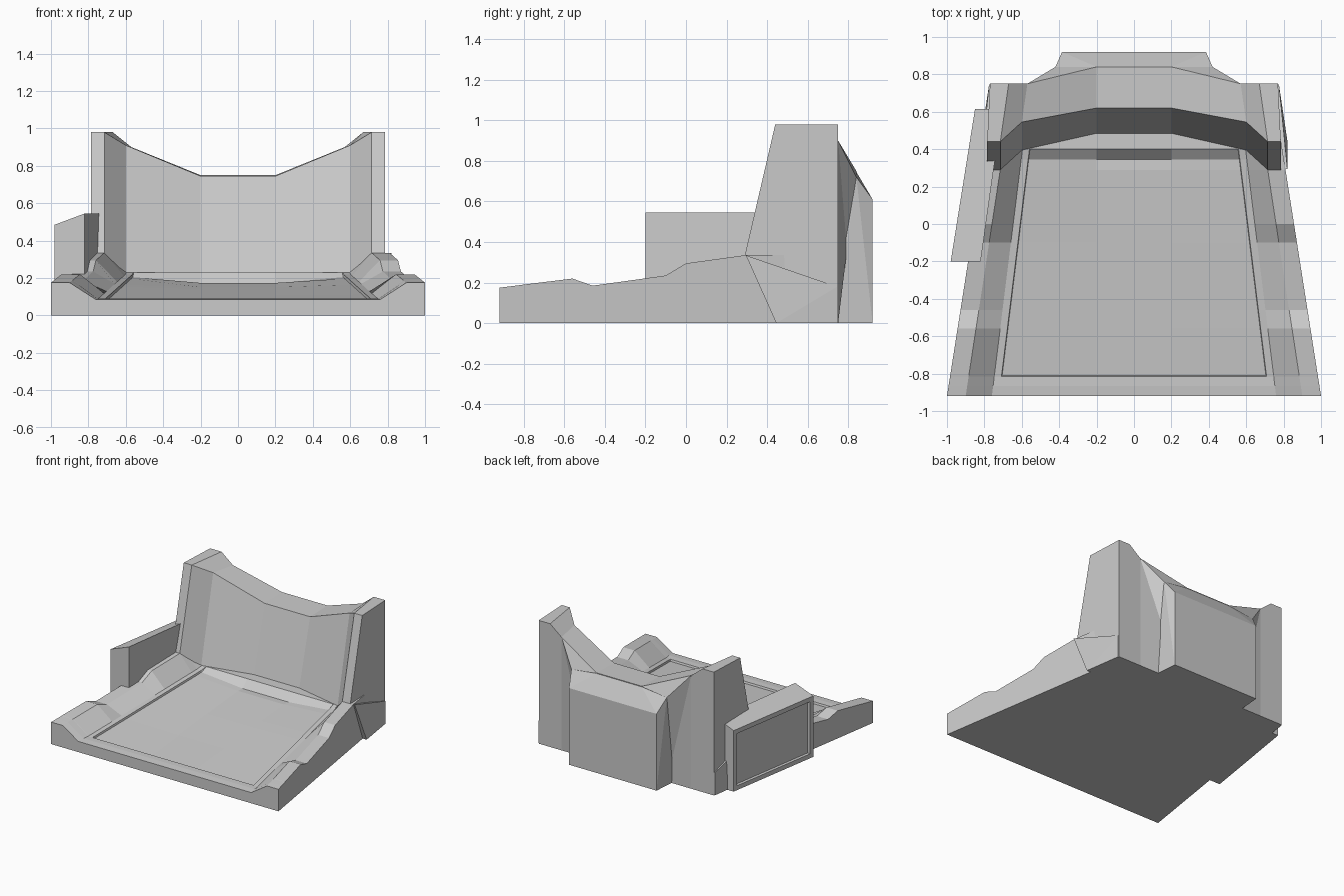
import bpy, bmesh

if "Cube" in bpy.data.objects:
    bpy.data.objects.remove(bpy.data.objects["Cube"])


def finish(bm, name):
    bmesh.ops.remove_doubles(bm, verts=bm.verts, dist=1e-5)
    bmesh.ops.recalc_face_normals(bm, faces=bm.faces)
    me = bpy.data.meshes.new(name)
    bm.to_mesh(me)
    bm.free()
    ob = bpy.data.objects.new(name, me)
    bpy.context.collection.objects.link(ob)
    return ob


def loft(name, sections):
    """Bridge closed sections with equal point counts and cap both ends."""
    bm = bmesh.new()
    rings = [[bm.verts.new(p) for p in s] for s in sections]
    n = len(rings[0])
    for a, b in zip(rings, rings[1:]):
        for i in range(n):
            j = (i + 1) % n
            bm.faces.new((a[i], a[j], b[j], b[i]))
    bm.faces.new(rings[0])
    bm.faces.new(rings[-1])
    return finish(bm, name)


def hull(name, pts, side=1):
    bm = bmesh.new()
    for x, y, z in pts:
        bm.verts.new((x * side, y, z))
    bmesh.ops.convex_hull(bm, input=bm.verts)
    bmesh.ops.dissolve_limit(bm, angle_limit=0.01, verts=bm.verts, edges=bm.edges)
    return finish(bm, name)


def lerp(a, b, t):
    return a + (b - a) * t


# Base: sloping recessed floor with stepped rails, lofted front to back
# station: y, rail top z, floor lip z, recess at panel edge, recess at centre
stations = [
    (-.92, .175, .085, 0, 0),
    (-.865, .182, .09, 0, 0),
    (-.815, .188, .09, 0, 0),
    (-.81, .189, .091, .015, .015),
    (-.56, .22, .118, .015, .019),
    (-.46, .185, .129, .015, .021),
    (-.10, .235, .169, .015, .027),
    (0, .295, .18, .015, .029),
    (.29, .335, .212, .015, .038),
    (.345, .335, .218, .013, .046),
    (.40, .335, .23, 0, 0),
    (.55, .335, .23, 0, 0),
]
sections = []
for y, zr, zf, rec, mid in stations:
    t = (y + .92) / 1.21
    xo, xi, xb = lerp(1, .81, t), lerp(.9, .715, t), lerp(.76, .61, t)
    xp = lerp(.705, .563, (y + .81) / 1.155)
    half = [(xo, 0), (xo, zr), (xi, zr), (xb, zf),
            (xp + .003, zf), (xp, zf - rec), (.2, zf - mid)]
    sections.append([(x, y, z) for x, z in half] +
                    [(-x, y, z) for x, z in reversed(half)])
loft("base_with_rails", sections)

# Back wall: columns of base front, front foot, front top, back top, back foot
columns = [
    [(.785, .29, 0), (.785, .29, .335), (.785, .44, .98), (.77, .75, .98), (.77, .75, 0)],
    [(.715, .29, 0), (.715, .29, .335), (.715, .44, .98), (.67, .75, .98), (.67, .75, 0)],
    [(.6, .395, 0), (.6, .395, .23), (.6, .545, .91), (.57, .75, .9), (.57, .75, 0)],
    [(.2, .485, 0), (.2, .485, .23), (.2, .62, .745), (.2, .84, .75), (.2, .75, 0)],
]
mirrored = [[(-x, y, z) for x, y, z in c] for c in columns]
loft("back_wall", mirrored + columns[::-1])

# Box on the back with chamfered top
back = [(.385, .92, 0), (.385, .92, .61), (.42, .84, .72), (.2, .84, .745),
        (.4, .74, 0), (.4, .74, .18), (.2, .7, .7)]
hull("back_box", back + [(-x, y, z) for x, y, z in back])

for side, tag in ((1, "right"), (-1, "left")):
    # Leaning buttress between the wall top and the back box
    hull("back_buttress_" + tag,
         [(.57, .75, .9), (.2, .84, .75), (.42, .84, .72),
          (.4, .75, .18), (.2, .75, .18)], side)
    # Plinth under the wing, tapering to the back
    hull("wing_plinth_" + tag,
         [(.82, .295, .335), (.82, .445, 0), (.775, .745, .18), (.775, .745, 0),
          (.73, .295, .335), (.73, .445, 0), (.73, .745, .18), (.73, .745, 0)], side)

# Side box on the left with a recessed outer panel
box = hull("side_box",
           [(-.98, -.2, 0), (-.98, -.2, .485), (-.82, -.2, .545), (-.82, -.2, 0),
            (-.85, .615, 0), (-.85, .615, .485), (-.705, .615, .545), (-.705, .615, 0)])
bm = bmesh.new()
bm.from_mesh(box.data)
bm.faces.ensure_lookup_table()
outer = min(bm.faces, key=lambda f: f.normal.x)
bmesh.ops.inset_region(bm, faces=[outer], thickness=.05)
bmesh.ops.inset_region(bm, faces=[outer], thickness=.003, depth=-.02)
bm.to_mesh(box.data)
bm.free()
